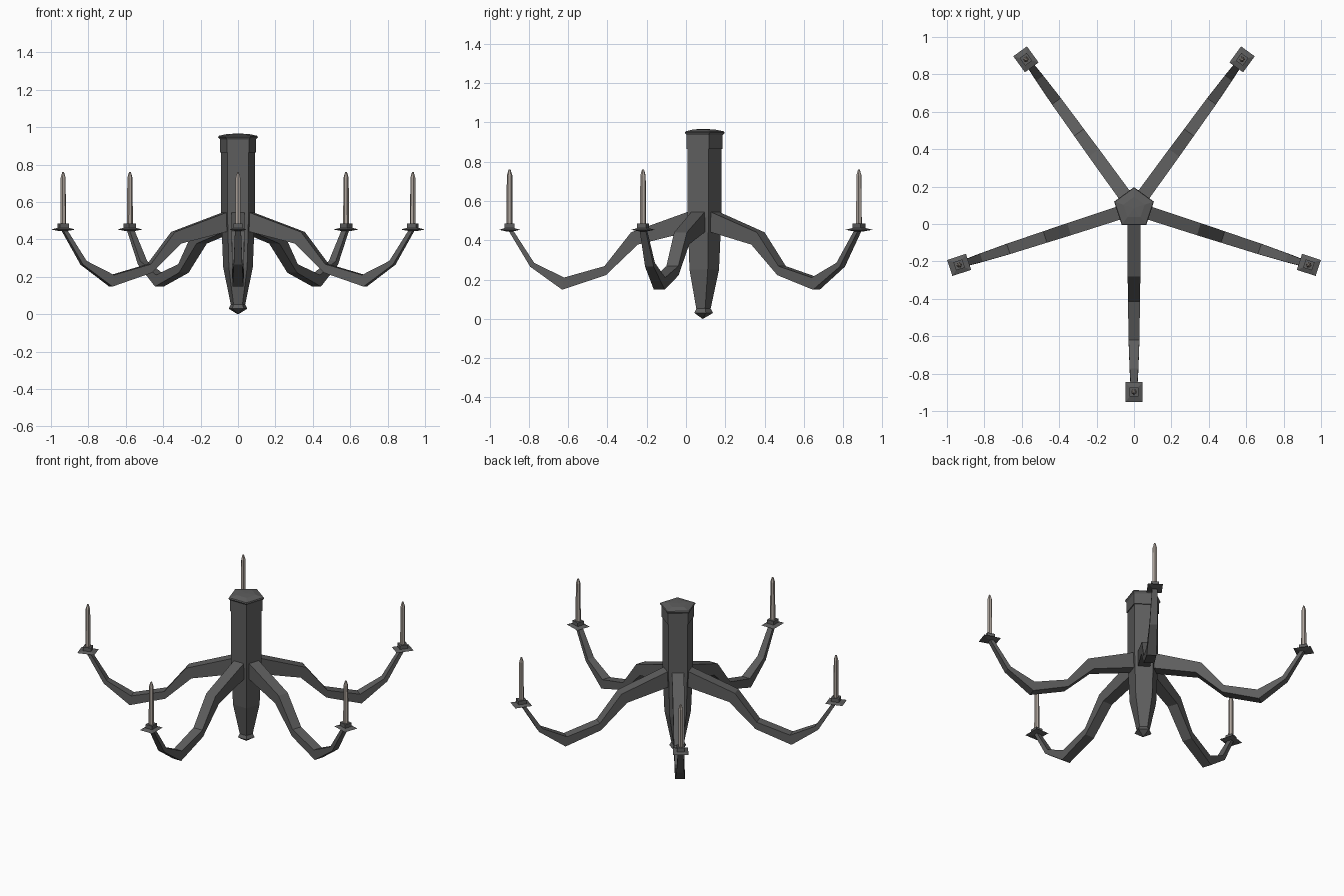
import bpy
from math import cos, sin, pi, radians
from mathutils import Matrix

if "Cube" in bpy.data.objects:
    bpy.data.objects.remove(bpy.data.objects["Cube"])

CY = 0.085    # y of the centre axis
REACH = 0.983  # axis to candle distance


def material(name, col):
    m = bpy.data.materials.new(name)
    m.diffuse_color = (*col, 1)
    m.use_nodes = True
    m.node_tree.nodes["Principled BSDF"].inputs["Base Color"].default_value = m.diffuse_color
    return m


iron = material("dark_iron", (0.11, 0.11, 0.11))
wax = material("wax", (0.42, 0.37, 0.33))


def loft(name, rings, mat, matrix=Matrix()):
    """Skin equal-sized rings of points into a closed flat-shaded solid."""
    n = len(rings[0])
    verts = [p for r in rings for p in r]
    faces = [(i * n + j, i * n + (j + 1) % n, (i + 1) * n + (j + 1) % n, (i + 1) * n + j)
             for i in range(len(rings) - 1) for j in range(n)]
    faces.append(tuple(reversed(range(n))))
    faces.append(tuple(range(len(verts) - n, len(verts))))
    me = bpy.data.meshes.new(name)
    me.from_pydata(verts, [], faces)
    me.materials.append(mat)
    ob = bpy.data.objects.new(name, me)
    ob.matrix_world = matrix
    bpy.context.collection.objects.link(ob)
    return ob


def polygon(r, z, n, start=pi / 2, cx=0):
    return [(cx + r * cos(start + 2 * pi * k / n), r * sin(start + 2 * pi * k / n), z)
            for k in range(n)]


def rect(hx, hy, z, cx):
    return [(cx - hx, -hy, z), (cx + hx, -hy, z), (cx + hx, hy, z), (cx - hx, hy, z)]


axis = Matrix.Translation((0, CY, 0))

# Five-sided central parts as (radius, z) profiles
central = {
    "column": [(0.039, 0.045), (0.083, 0.25), (0.095, 0.52), (0.095, 0.88)],
    "finial": [(0.002, 0.0), (0.053, 0.03), (0.04, 0.052)],
    "top_collar": [(0.102, 0.865), (0.102, 0.94)],
    "top_cap": [(0.102, 0.935), (0.112, 0.947), (0.108, 0.954), (0.06, 0.964), (0.002, 0.966)],
}
for name, prof in central.items():
    loft(name, [polygon(r, z, 5) for r, z in prof], iron, axis)

# Arm section stations: top r, top z, bottom r, bottom z, half width
stations = [
    (0.06, 0.55, 0.06, 0.445, 0.036),
    (0.365, 0.44, 0.33, 0.378, 0.034),
    (0.50, 0.268, 0.493, 0.222, 0.032),
    (0.706, 0.21, 0.715, 0.148, 0.029),
    (0.858, 0.285, 0.878, 0.265, 0.023),
    (0.968, 0.455, 0.992, 0.455, 0.016),
]
for k in range(5):
    m = axis @ Matrix.Rotation(radians(-90 + 72 * k), 4, 'Z')
    loft(f"arm_{k + 1}", [[(tr, w, tz), (tr, -w, tz), (br, -w, bz), (br, w, bz)]
                          for tr, tz, br, bz, w in stations], iron, m)
    # Flared drip plate rising to a square socket
    loft(f"candle_holder_{k + 1}",
         [rect(0.018, 0.016, 0.445, REACH), rect(0.053, 0.045, 0.453, REACH),
          rect(0.025, 0.023, 0.462, REACH), rect(0.025, 0.023, 0.486, REACH)], iron, m)
    # Candle with pointed tip
    loft(f"candle_{k + 1}",
         [polygon(r, z, 6, 0, REACH) for r, z in
          [(0.016, 0.47), (0.014, 0.73), (0.005, 0.76)]], wax, m)

# Consistent outward normals
import bmesh
for ob in bpy.context.collection.objects:
    bm = bmesh.new()
    bm.from_mesh(ob.data)
    bmesh.ops.recalc_face_normals(bm, faces=bm.faces)
    bm.to_mesh(ob.data)
    bm.free()
